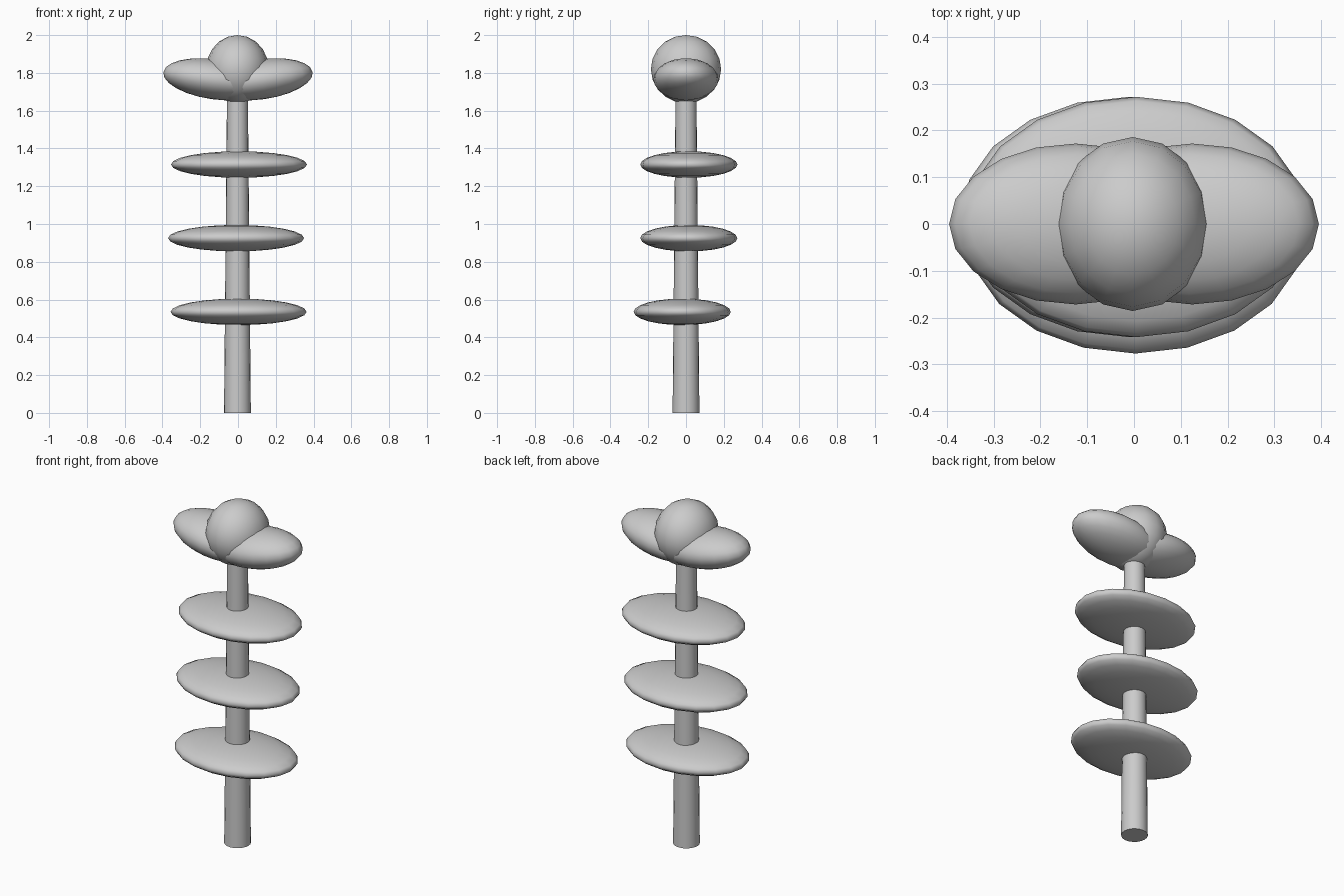
import bpy
from math import radians

if "Cube" in bpy.data.objects:
    bpy.data.objects.remove(bpy.data.objects["Cube"])


def ellipsoid(name, centre, radii, segments=20, rings=12, tilt=0):
    bpy.ops.mesh.primitive_uv_sphere_add(segments=segments, ring_count=rings, radius=1,
                                         location=centre, rotation=(0, radians(tilt), 0))
    ob = bpy.context.object
    ob.name = name
    ob.scale = radii
    bpy.ops.object.transform_apply(location=False, rotation=False, scale=True)
    bpy.ops.object.shade_smooth()
    return ob


# Slightly tapered stem
bpy.ops.mesh.primitive_cone_add(vertices=20, radius1=0.071, radius2=0.055, depth=1.72,
                                location=(-0.003, 0, 0.86))
bpy.context.object.name = "stem"
bpy.ops.object.shade_smooth_by_angle(angle=radians(40))

# Three flat oval discs, each a little off centre
for i, (x, y, z) in enumerate([(0.003, -0.02, 0.535), (-0.01, 0.015, 0.925), (0.005, 0.015, 1.315)]):
    ellipsoid(f"disc_{i + 1}", (x, y, z), (0.36, 0.257, 0.07))

# Two side lobes tilted up and outwards
for name, side in (("left_lobe", -1), ("right_lobe", 1)):
    ellipsoid(name, (side * 0.125, 0, 1.766), (0.273, 0.172, 0.106), tilt=-8 * side)

# Round bud on top
ellipsoid("bud", (-0.003, 0, 1.82), (0.166, 0.186, 0.18), segments=16, rings=10)
